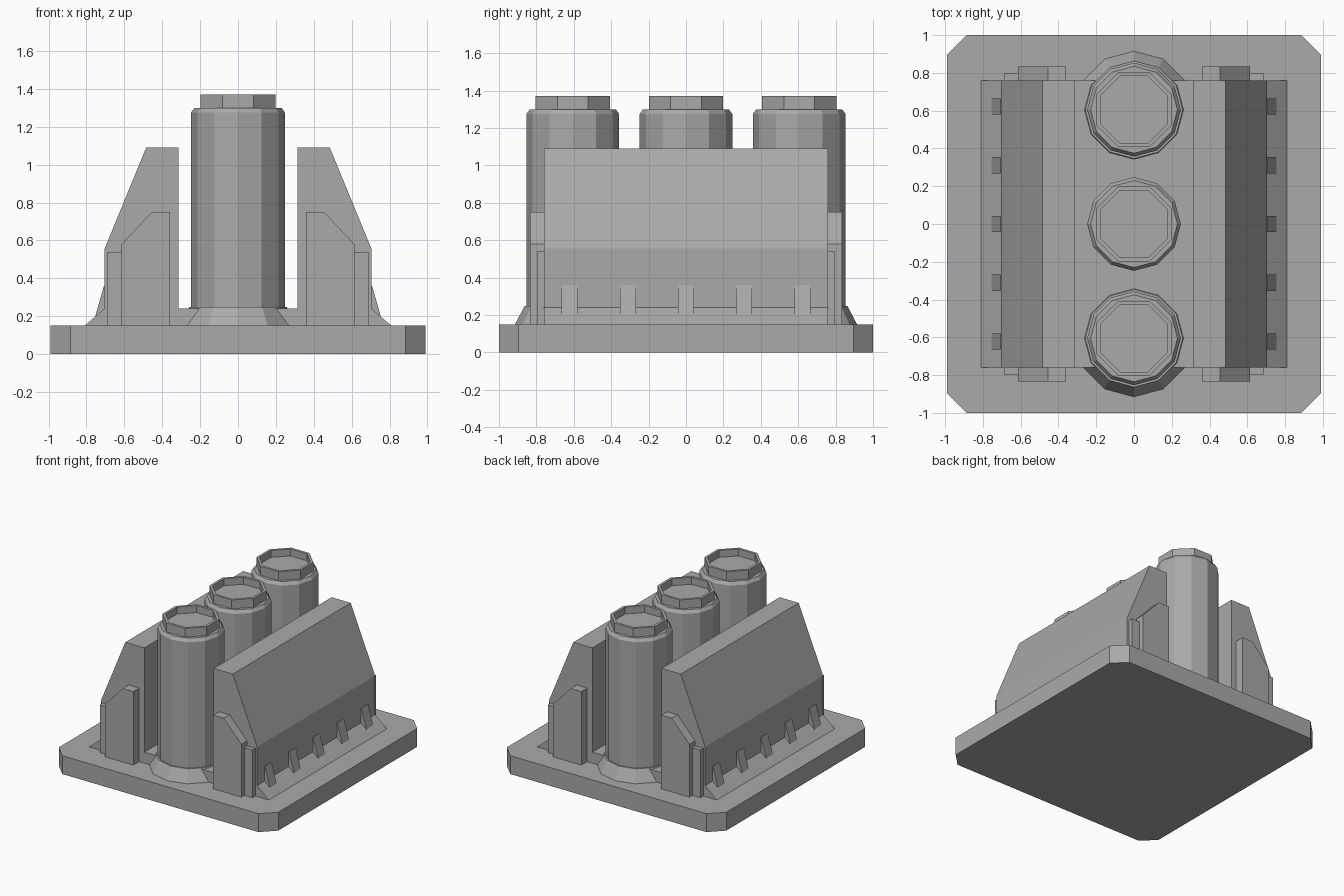
import bpy, bmesh
from math import cos, sin, pi

cube = bpy.data.objects.get("Cube")
if cube:
    bpy.data.objects.remove(cube, do_unlink=True)

grey = bpy.data.materials.new("plain_grey")
grey.use_nodes = True
colour = (0.4, 0.4, 0.4, 1)
grey.diffuse_color = colour
grey.node_tree.nodes["Principled BSDF"].inputs["Base Color"].default_value = colour


def finish(name, bm):
    bmesh.ops.recalc_face_normals(bm, faces=bm.faces)
    mesh = bpy.data.meshes.new(name)
    bm.to_mesh(mesh)
    bm.free()
    mesh.materials.append(grey)
    obj = bpy.data.objects.new(name, mesh)
    bpy.context.collection.objects.link(obj)
    return obj


def extrude(name, points, offset):
    """Extrude a closed 3D outline along an offset."""
    bm = bmesh.new()
    face = bm.faces.new([bm.verts.new(p) for p in points])
    new = bmesh.ops.extrude_face_region(bm, geom=[face])["geom"]
    verts = [v for v in new if isinstance(v, bmesh.types.BMVert)]
    bmesh.ops.translate(bm, verts=verts, vec=offset)
    return finish(name, bm)


def prism(name, profile, y0, y1):
    """Extrude an x-z profile from y0 to y1."""
    return extrude(name, [(x, y0, z) for x, z in profile], (0, y1 - y0, 0))


def lathe(name, profile, sides, y, turn=0):
    """Revolve (radius, z) pairs into a faceted closed solid."""
    bm = bmesh.new()
    rings = []
    for r, z in profile:
        angles = [turn + 2 * pi * i / sides for i in range(sides)]
        rings.append([bm.verts.new((r * cos(a), y + r * sin(a), z)) for a in angles])
    for low, high in zip(rings, rings[1:]):
        for i in range(sides):
            j = (i + 1) % sides
            bm.faces.new((low[i], low[j], high[j], high[i]))
    bm.faces.new(rings[0])
    bm.faces.new(rings[-1])
    return finish(name, bm)


# Base plate with clipped corners
W, L, CUT, DECK = 0.99, 1.0, 0.105, 0.15
corner = [(W, L - CUT), (W - CUT, L)]
outline = (corner + [(-x, y) for x, y in reversed(corner)]
           + [(-x, -y) for x, y in corner] + [(x, -y) for x, y in reversed(corner)])
extrude("base_plate", [(x, y, 0) for x, y in outline], (0, 0, DECK))

# Twin sloped walls joined by a low floor
HALF = 0.76
wall = [(0.81, DECK), (0.705, 0.24), (0.705, 0.555), (0.485, 1.09),
        (0.313, 1.09), (0.313, 0.24)]
prism("sloped_walls", wall + [(-x, z) for x, z in reversed(wall)], -HALF, HALF)

# End plates and outer ribs on each wall
end_plate = [(0.36, DECK), (0.36, 0.75), (0.455, 0.75), (0.615, 0.58), (0.615, DECK)]
end_rib = [(0.61, DECK), (0.61, 0.54), (0.688, 0.54), (0.688, DECK)]
fin = [(0.69, 0.2), (0.69, 0.36), (0.708, 0.36), (0.754, 0.2)]
for side, s in (("left", 1), ("right", -1)):
    for end, e in (("front", -1), ("back", 1)):
        for part, profile, depth in (("end_plate", end_plate, 0.835),
                                     ("end_rib", end_rib, 0.797)):
            prism(f"{end}_{side}_{part}", [(s * x, z) for x, z in profile],
                  e * (HALF - 0.02), e * depth)
    for k in range(-2, 3):
        y = k * 0.311
        prism(f"{side}_fin_{k + 3}", [(s * x, z) for x, z in fin], y - 0.043, y + 0.043)

# Three columns with flared feet and hollow octagonal caps
for place, y in (("front", -0.605), ("middle", 0), ("back", 0.605)):
    if y:
        lathe(place + "_foot", [(0.31, DECK), (0.258, 0.248)], 12, y)
    lathe(place + "_column", [(0.248, DECK), (0.248, 1.275), (0.23, 1.3)], 12, y)
    lathe(place + "_cap", [(0.215, 1.29), (0.215, 1.372), (0.193, 1.372), (0.193, 1.315)],
          8, y, pi / 8)
